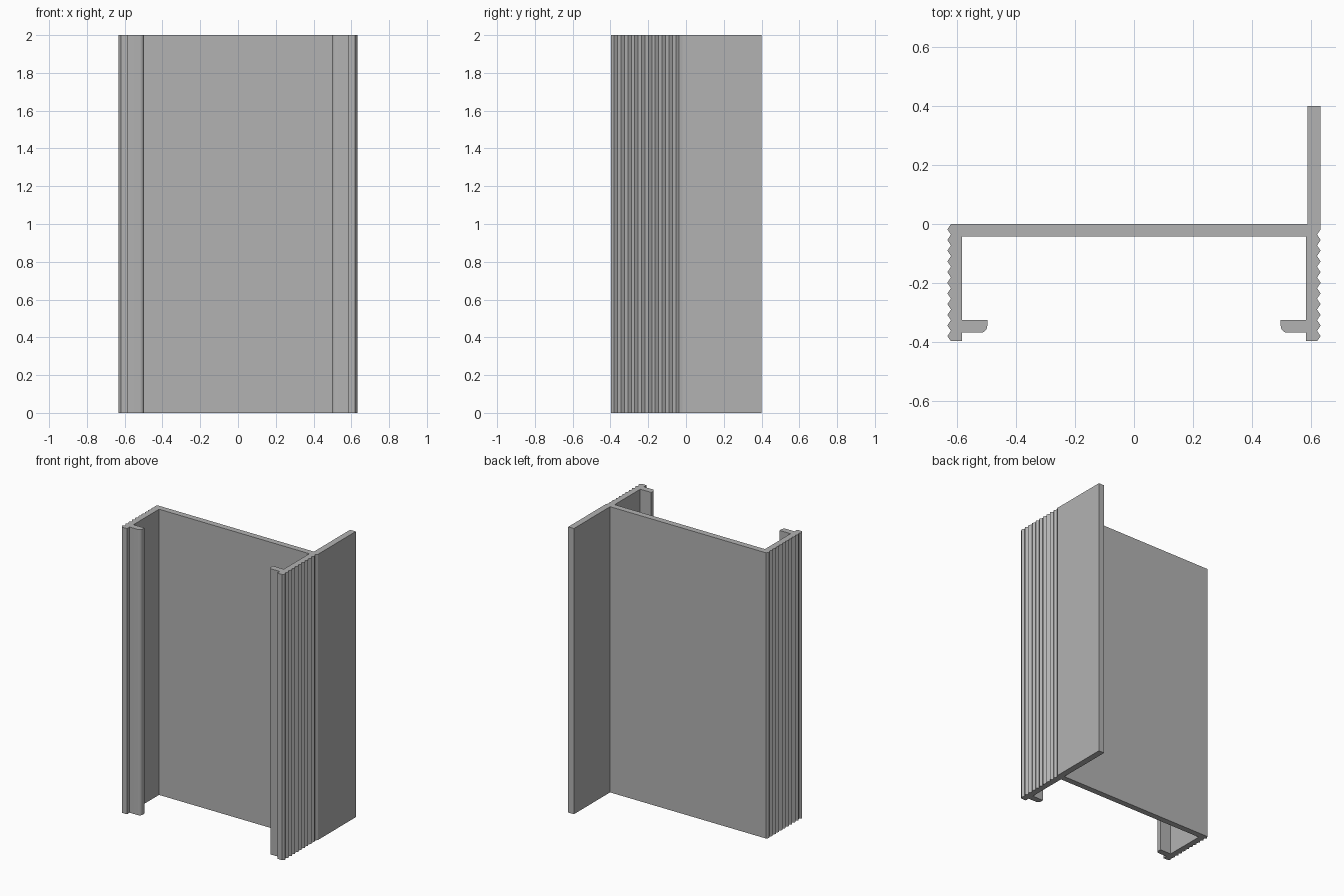
import bpy, bmesh, math

cube = bpy.data.objects.get("Cube")
if cube:
    bpy.data.objects.remove(cube, do_unlink=True)

HEIGHT = 2.0
FRONT, BACK = -0.397, 0.4
PEAK, VALLEY, INNER = 0.632, 0.62, 0.582   # side wall offsets from the centre
WEB = 0.042                                # thickness of the main panel
LIP_TIP, LIP_BACK, LIP_FRONT = 0.497, -0.325, -0.368
RIDGES, FIRST_RIDGE = 11, -0.018
PITCH = 0.0362
RADIUS = 0.022

grey = bpy.data.materials.new("light grey")
grey.use_nodes = True
colour = (0.45, 0.45, 0.45, 1)
grey.diffuse_color = colour
grey.node_tree.nodes["Principled BSDF"].inputs["Base Color"].default_value = colour


def half_profile():
    """Half of the channel outline, from the panel's inner face to its outer corner."""
    pts = [(INNER, -WEB), (INNER, LIP_BACK), (LIP_TIP, LIP_BACK)]
    # rounded front corner of the inward lip
    for i in range(6):
        a = math.pi + i * math.pi / 10
        pts.append((LIP_TIP + RADIUS + RADIUS * math.cos(a),
                    LIP_FRONT + RADIUS + RADIUS * math.sin(a)))
    pts += [(INNER, LIP_FRONT), (INNER, FRONT), (VALLEY, FRONT)]
    # grip ridges running up the outer face
    for i in reversed(range(RIDGES)):
        y = FIRST_RIDGE - i * PITCH
        pts.append((PEAK, y))
        if i:
            pts.append((VALLEY, y + PITCH / 2))
    return pts


# Left side carries the tall rear fin, right side ends at the panel
left = half_profile() + [(PEAK, BACK), (0.588, BACK), (0.588, 0)]
right = [(-x, y) for x, y in half_profile() + [(VALLEY, 0)]]
outline = left + right[::-1]

# Extrude the closed outline upwards
bm = bmesh.new()
base = bm.faces.new([bm.verts.new((x, y, 0)) for x, y in outline])
grown = bmesh.ops.extrude_face_region(bm, geom=[base], use_keep_orig=True)
top = [v for v in grown["geom"] if isinstance(v, bmesh.types.BMVert)]
bmesh.ops.translate(bm, verts=top, vec=(0, 0, HEIGHT))
bmesh.ops.recalc_face_normals(bm, faces=bm.faces)

mesh = bpy.data.meshes.new("channel_profile")
bm.to_mesh(mesh)
bm.free()
mesh.materials.append(grey)
channel = bpy.data.objects.new("channel_profile", mesh)
bpy.context.collection.objects.link(channel)

# Smooth only the rounded lip corners
bpy.context.view_layer.objects.active = channel
channel.select_set(True)
bpy.ops.object.shade_smooth_by_angle(angle=math.radians(25))
